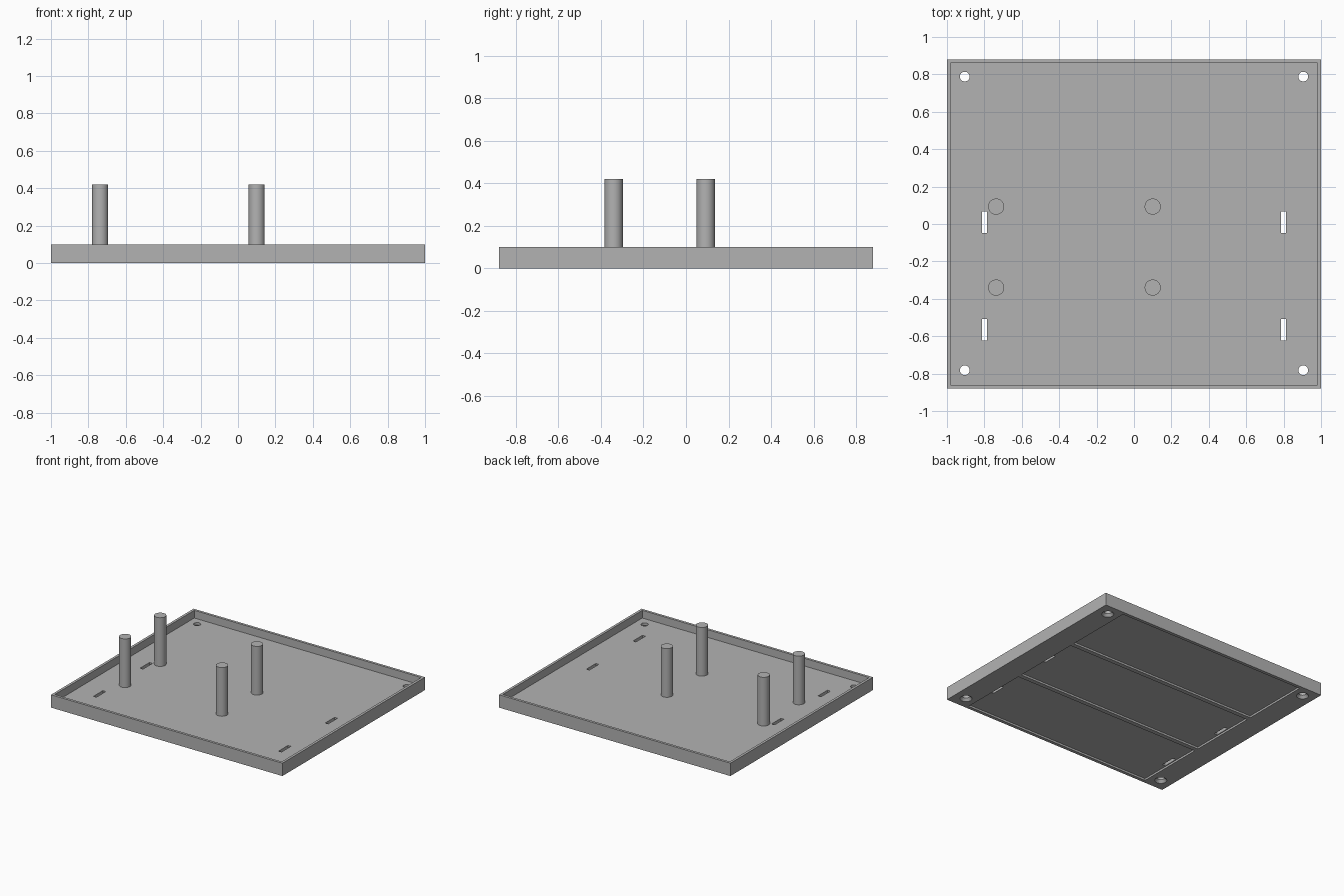
import bpy, math

if "Cube" in bpy.data.objects:
    bpy.data.objects.remove(bpy.data.objects["Cube"])

grey = bpy.data.materials.new("plain grey")
grey.diffuse_color = (0.45, 0.45, 0.45, 1)
grey.use_nodes = True
grey.node_tree.nodes["Principled BSDF"].inputs["Base Color"].default_value = grey.diffuse_color


def box(name, x0, x1, y0, y1, z0, z1):
    bpy.ops.mesh.primitive_cube_add(size=1, location=((x0 + x1) / 2, (y0 + y1) / 2, (z0 + z1) / 2))
    ob = bpy.context.object
    ob.name = name
    ob.scale = (x1 - x0, y1 - y0, z1 - z0)
    bpy.ops.object.transform_apply(location=False, rotation=False, scale=True)
    return ob


def cone(name, x, y, z0, z1, r0, r1):
    bpy.ops.mesh.primitive_cone_add(vertices=48, radius1=r0, radius2=r1, depth=z1 - z0,
                                    location=(x, y, (z0 + z1) / 2))
    ob = bpy.context.object
    ob.name = name
    return ob


def cut(target, cutter):
    mod = target.modifiers.new("cut", 'BOOLEAN')
    mod.operation = 'DIFFERENCE'
    mod.solver = 'EXACT'
    mod.object = cutter
    bpy.context.view_layer.objects.active = target
    bpy.ops.object.modifier_apply(modifier=mod.name)
    bpy.data.objects.remove(cutter)


def finish(ob):
    ob.data.materials.clear()
    ob.data.materials.append(grey)
    bpy.ops.object.select_all(action='DESELECT')
    ob.select_set(True)
    bpy.context.view_layer.objects.active = ob
    bpy.ops.object.shade_smooth_by_angle(angle=math.radians(30))


# Shallow tray with a thin rim
FLOOR = 0.04
tray = box("tray", -1, 1, -0.88, 0.88, 0, 0.10)
cut(tray, box("tray_hollow", -0.98, 0.98, -0.86, 0.86, FLOOR, 0.2))

# Three recessed panels underneath, separated by narrow ribs
for y0, y1 in ((-0.855, -0.305), (-0.27, 0.275), (0.31, 0.855)):
    cut(tray, box("panel_recess", -0.82, 0.82, y0, y1, -0.1, 0.015))

# Strap slots and countersunk corner holes
for x in (-0.80, 0.80):
    for y in (-0.565, 0.01):
        cut(tray, box("slot", x - 0.013, x + 0.013, y - 0.058, y + 0.058, -0.1, 0.2))
for x in (-0.905, 0.905):
    for y in (-0.782, 0.788):
        cut(tray, cone("screw_hole", x, y, -0.1, 0.2, 0.026, 0.026))
        cut(tray, cone("countersink", x, y, -0.001, 0.02, 0.044, 0.026))
finish(tray)

# Four mounting posts
for x in (-0.737, 0.10):
    for y in (-0.34, 0.093):
        finish(cone("mounting_post", x, y, FLOOR - 0.005, 0.42, 0.043, 0.043))
